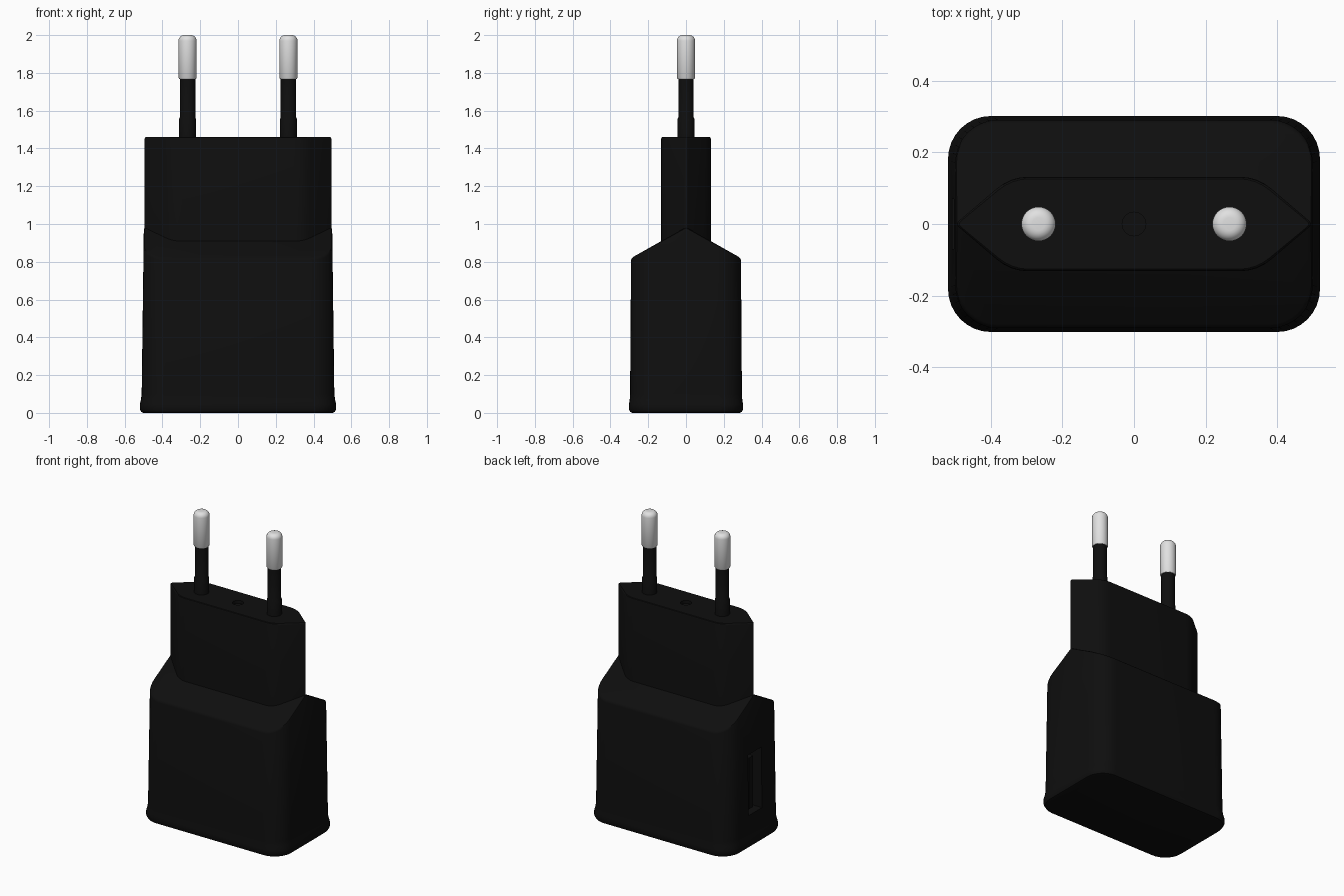
import bpy, bmesh, math
from mathutils import Vector

if "Cube" in bpy.data.objects:
    bpy.data.objects.remove(bpy.data.objects["Cube"])


def material(name, value):
    m = bpy.data.materials.new(name)
    m.use_nodes = True
    color = (value, value, value, 1)
    m.diffuse_color = color
    m.node_tree.nodes["Principled BSDF"].inputs["Base Color"].default_value = color
    return m


BLACK = material("black plastic", 0.0045)
METAL = material("light metal", 0.75)


def finish(name, bm, mat, angle=35):
    bmesh.ops.recalc_face_normals(bm, faces=bm.faces)
    mesh = bpy.data.meshes.new(name)
    bm.to_mesh(mesh)
    bm.free()
    mesh.materials.append(mat)
    ob = bpy.data.objects.new(name, mesh)
    bpy.context.collection.objects.link(ob)
    smooth(ob, angle)
    return ob


def smooth(ob, angle=35):
    bpy.ops.object.select_all(action='DESELECT')
    ob.select_set(True)
    bpy.context.view_layer.objects.active = ob
    bpy.ops.object.shade_smooth_by_angle(angle=math.radians(angle))


def loft(bm, rings):
    """Skin a stack of equal-length point rings and cap both ends."""
    loops = [[bm.verts.new(p) for p in ring] for ring in rings]
    for a, b in zip(loops, loops[1:]):
        for i in range(len(a)):
            j = (i + 1) % len(a)
            bm.faces.new((a[i], a[j], b[j], b[i]))
    bm.faces.new(loops[0][::-1])
    bm.faces.new(loops[-1])


def rounded_rect(hx, hy, r, z, steps=8):
    pts = []
    for k, (sx, sy) in enumerate([(1, 1), (-1, 1), (-1, -1), (1, -1)]):
        for i in range(steps + 1):
            a = math.pi / 2 * (k + i / steps)
            pts.append((sx * (hx - r) + r * math.cos(a),
                        sy * (hy - r) + r * math.sin(a), z))
    return pts


def lathe(name, profile, x, mat, sides=32):
    bm = bmesh.new()
    turn = [math.tau * i / sides for i in range(sides)]
    loft(bm, [[(x + r * math.cos(a), r * math.sin(a), z) for a in turn]
              for r, z in profile])
    return finish(name, bm, mat)


def cut(ob, cutter):
    cutter.hide_render = True
    mod = ob.modifiers.new("cut", 'BOOLEAN')
    mod.object = cutter
    mod.solver = 'EXACT'
    bpy.context.view_layer.objects.active = ob
    bpy.ops.object.modifier_apply(modifier=mod.name)
    bpy.data.objects.remove(cutter)
    smooth(ob)


def box(name, center, size):
    bm = bmesh.new()
    bmesh.ops.create_cube(bm, size=1)
    bmesh.ops.scale(bm, vec=size, verts=bm.verts)
    bmesh.ops.translate(bm, vec=center, verts=bm.verts)
    return finish(name, bm, BLACK)


# Lower body: tapered rounded block with a flared foot and gabled shoulders
bm = bmesh.new()
sections = [(0.500, 0.283, 0), (0.513, 0.296, 0.005), (0.520, 0.302, 0.02),
            (0.520, 0.302, 0.045), (0.514, 0.298, 0.07), (0.510, 0.296, 0.10),
            (0.497, 0.289, 1.1)]
loft(bm, [rounded_rect(hx, hy, 0.12, z) for hx, hy, z in sections])
for side in (1, -1):
    cutting = bmesh.ops.bisect_plane(
        bm, geom=bm.verts[:] + bm.edges[:] + bm.faces[:],
        plane_co=(0, side * 0.29, 0.82), plane_no=Vector((0, side * 0.09, 0.16)),
        clear_outer=True)
    rim = [e for e in cutting["geom_cut"] if isinstance(e, bmesh.types.BMEdge)]
    bmesh.ops.holes_fill(bm, edges=rim, sides=0)
bm.normal_update()
rim = [e for e in bm.edges if len(e.link_faces) == 2
       and max(f.normal.z for f in e.link_faces) > 0.5
       and abs(min(f.normal.z for f in e.link_faces)) < 0.3]
bmesh.ops.bevel(bm, geom=rim, offset=0.012, segments=2, affect='EDGES', profile=0.5)
lower_body = finish("lower_body", bm, BLACK)

# Charging port in the side, with its contact tongue
cut(lower_body, box("port_cutter", (-0.5, 0, 0.41), (0.3, 0.14, 0.4)))
box("port_tongue", (-0.43, 0.025, 0.41), (0.13, 0.045, 0.34))


# Upper body: six-sided block with softened corners
def hexagon(inset, z):
    corners = [Vector((x, y)) for x, y in
               [(0.5, 0), (0.345, 0.132), (-0.345, 0.132),
                (-0.5, 0), (-0.345, -0.132), (0.345, -0.132)]]
    pts = []
    for i, c in enumerate(corners):
        a = c + (corners[i - 1] - c).normalized() * (0.015 if i % 3 == 0 else 0.05)
        b = c + (corners[(i + 1) % 6] - c).normalized() * (0.015 if i % 3 == 0 else 0.05)
        for t in (0, 0.25, 0.5, 0.75, 1):
            p = a * (1 - t) ** 2 + c * 2 * t * (1 - t) + b * t ** 2
            pts.append((p.x * (1 - inset * 2), p.y * (1 - inset * 7), z))
    return pts


bm = bmesh.new()
loft(bm, [hexagon(0, 0.8), hexagon(0, 1.45), hexagon(0.002, 1.457),
          hexagon(0.006, 1.46)])
upper_body = finish("upper_body", bm, BLACK)

# Round recess between the pins
cut(upper_body, lathe("recess_cutter", [(0.033, 1.44), (0.033, 1.5)], 0, BLACK))

# Contact pins with insulating sleeves
for side, label in ((1, "left"), (-1, "right")):
    x = side * 0.267
    lathe(label + "_pin_sleeve", [(0.045, 1.44), (0.045, 1.555), (0.041, 1.565),
                                  (0.041, 1.78)], x, BLACK)
    tip = [(0.048 - 0.03 * (1 - math.cos(a)), 1.97 + 0.03 * math.sin(a))
           for a in [math.pi / 2 * i / 6 for i in range(7)]]
    lathe(label + "_pin_tip", [(0.044, 1.768), (0.048, 1.774)] + tip, x, METAL)
